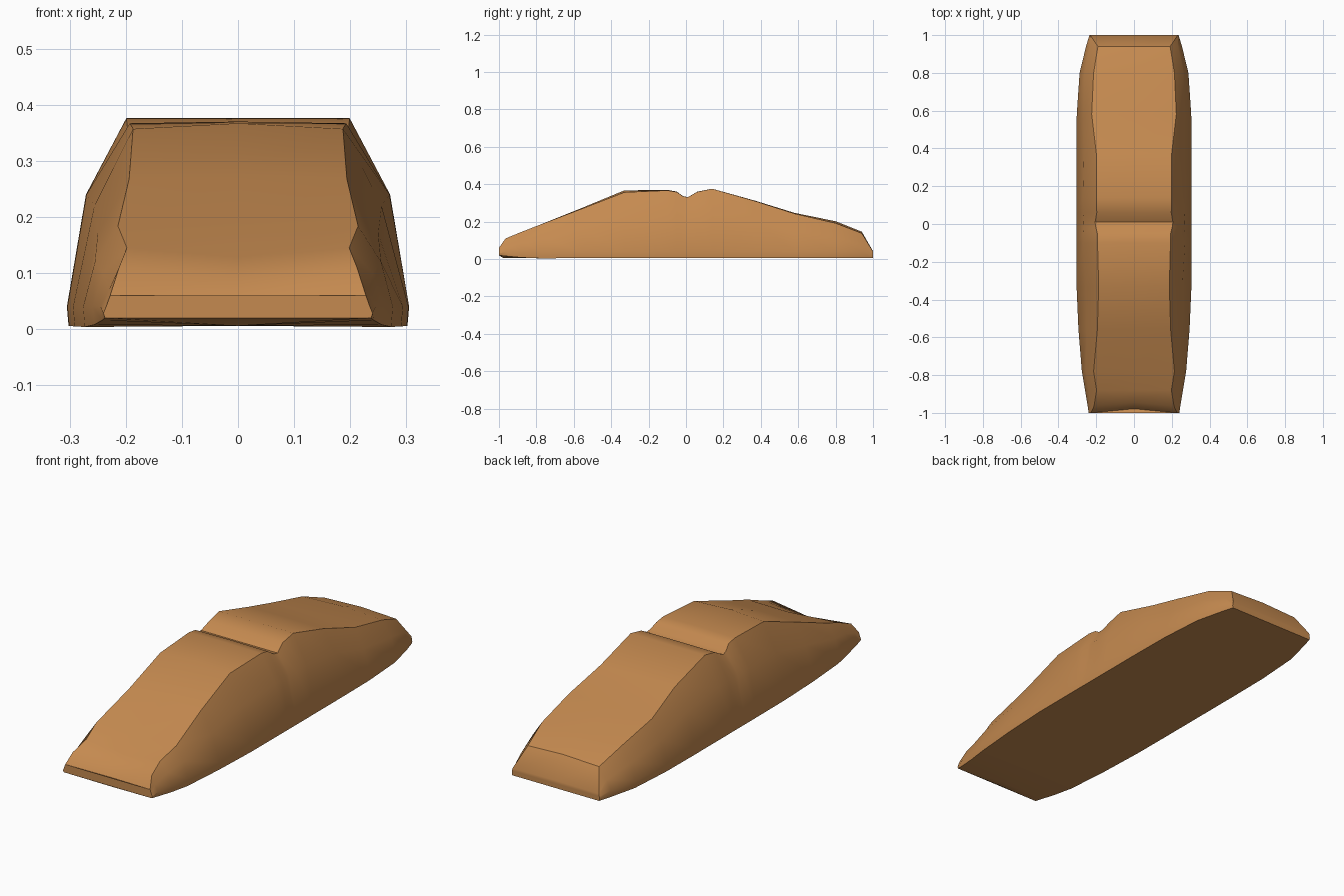
import bpy, bmesh, math

# Stations along the body:
# y, centre top z, edge top z, edge half width, mid x, mid z, outer x, bottom edge z
STATIONS = [
    (-1.00, 0.050, 0.060, 0.228, 0.235, 0.040, 0.240, 0.020),
    (-0.965, 0.095, 0.110, 0.212, 0.230, 0.070, 0.245, 0.016),
    (-0.88, 0.128, 0.145, 0.198, 0.240, 0.100, 0.259, 0.008),
    (-0.78, 0.182, 0.184, 0.214, 0.255, 0.120, 0.276, 0.004),
    (-0.56, 0.272, 0.268, 0.194, 0.250, 0.170, 0.294, 0.005),
    (-0.33, 0.367, 0.357, 0.187, 0.256, 0.220, 0.304, 0.006),
    (-0.10, 0.370, 0.367, 0.193, 0.270, 0.240, 0.305, 0.006),
    (-0.05, 0.361, 0.359, 0.194, 0.270, 0.240, 0.305, 0.006),
    (-0.015, 0.336, 0.335, 0.203, 0.267, 0.240, 0.305, 0.006),
    (0.01, 0.331, 0.331, 0.206, 0.266, 0.240, 0.305, 0.006),
    (0.06, 0.360, 0.359, 0.197, 0.270, 0.240, 0.305, 0.006),
    (0.14, 0.376, 0.376, 0.199, 0.271, 0.240, 0.305, 0.006),
    (0.37, 0.312, 0.310, 0.199, 0.265, 0.210, 0.305, 0.006),
    (0.58, 0.247, 0.243, 0.224, 0.268, 0.150, 0.303, 0.006),
    (0.80, 0.202, 0.192, 0.214, 0.262, 0.120, 0.288, 0.006),
    (0.94, 0.146, 0.138, 0.191, 0.232, 0.085, 0.254, 0.006),
    (1.00, 0.042, 0.040, 0.232, 0.234, 0.028, 0.236, 0.006),
]


def ring(y, zc, ze, xe, xm, zm, xo, zb):
    """Mirrored cross-section, from the top centre down the right and round."""
    dip = 0.022 if y < -0.95 else 0.0          # concave front lip
    low = min(0.04, zm - 0.012)
    right = [(xe, y, ze), (xm, y, zm), (xo, y, low), (xo - 0.003, y, zb)]
    left = [(-x, yy, z) for x, yy, z in reversed(right)]
    return [(0, y + dip, zc)] + right + [(0, y + dip, 0.006)] + left


# One lofted body with capped ends
bm = bmesh.new()
rings = [[bm.verts.new(p) for p in ring(*s)] for s in STATIONS]
n = len(rings[0])
for a, b in zip(rings, rings[1:]):
    for i in range(n):
        j = (i + 1) % n
        bm.faces.new((a[i], a[j], b[j], b[i]))
for r in (rings[0], rings[-1]):
    for i in range(n // 2):                    # right and left halves as quads
        k = n - i
        if i == 0:
            bm.faces.new((r[0], r[1], r[n - 1]))
        elif i < n // 2 - 1:
            bm.faces.new((r[i], r[i + 1], r[k - 1], r[k]))
        else:
            bm.faces.new((r[i], r[i + 1], r[k]))
bmesh.ops.recalc_face_normals(bm, faces=bm.faces)
mesh = bpy.data.meshes.new("wedge_body")
bm.to_mesh(mesh)
bm.free()

body = bpy.data.objects.new("wedge_body", mesh)
bpy.context.collection.objects.link(body)
brown = bpy.data.materials.new("warm brown")
brown.diffuse_color = (0.56, 0.255, 0.08, 1)
mesh.materials.append(brown)

# Smooth surfaces with crisp rims
bpy.context.view_layer.objects.active = body
body.select_set(True)
bpy.ops.object.shade_smooth_by_angle(angle=math.radians(35))
